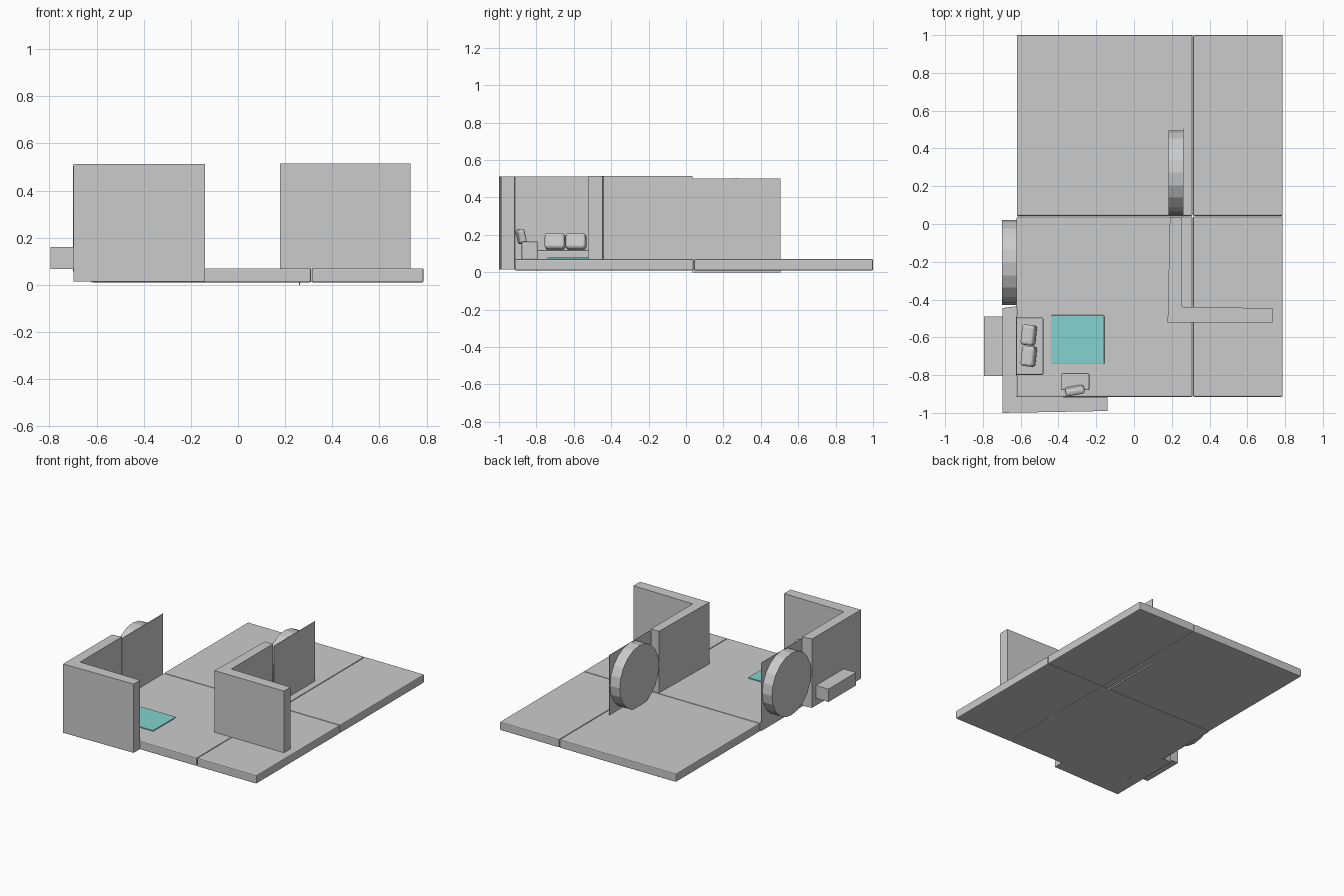
import bpy, bmesh
from math import pi, radians

if "Cube" in bpy.data.objects:
    bpy.data.objects.remove(bpy.data.objects["Cube"])

def finish(name, bm):
    bmesh.ops.recalc_face_normals(bm, faces=bm.faces[:])
    me = bpy.data.meshes.new(name)
    bm.to_mesh(me)
    bm.free()
    ob = bpy.data.objects.new(name, me)
    bpy.context.collection.objects.link(ob)
    return ob

def box(name, x, y, z, bevel=0, segments=2, rot=(0, 0, 0)):
    bm = bmesh.new()
    bmesh.ops.create_cube(bm, size=1)
    size = [b - a for a, b in (x, y, z)]
    bmesh.ops.scale(bm, vec=size, verts=bm.verts[:])
    ob = finish(name, bm)
    ob.location = [(a + b) / 2 for a, b in (x, y, z)]
    ob.rotation_euler = [radians(r) for r in rot]
    if bevel:
        m = ob.modifiers.new("bevel", 'BEVEL')
        m.width = bevel
        m.segments = segments
    return ob

def prism(name, points, z0, z1):
    bm = bmesh.new()
    f = bm.faces.new([bm.verts.new((x, y, z0)) for x, y in points])
    r = bmesh.ops.extrude_face_region(bm, geom=[f])
    for v in r['geom']:
        if isinstance(v, bmesh.types.BMVert):
            v.co.z = z1
    return finish(name, bm)

# Floor slabs
for i, x in enumerate([(-0.62, 0.31), (0.313, 0.787)]):
    for j, y in enumerate([(-0.915, 0.04), (0.043, 1.0)]):
        box(f"floor_slab_{i}_{j}", x, y, (0.01, 0.07), 0.006)

# Corner walls
prism("left_corner_wall", [(-0.697, -1), (-0.14, -0.99), (-0.14, -0.917), (-0.622, -0.912),
                           (-0.622, -0.435), (-0.695, -0.445)], 0.015, 0.512)
prism("right_corner_wall", [(0.178, -0.521), (0.732, -0.521), (0.732, -0.446), (0.253, -0.438),
                            (0.255, 0.036), (0.19, 0.036)], 0.012, 0.515)

# Thin panel and round disc behind each corner wall
for side, x, y0, y1, z0 in (("left", -0.62, -0.44, 0.032, 0.01), ("right", 0.262, 0.036, 0.505, 0.0)):
    box(side + "_panel", (x - 0.003, x), (y0, y1), (z0, 0.502))
    bm = bmesh.new()
    bmesh.ops.create_cone(bm, cap_ends=True, segments=20, radius1=0.224, radius2=0.224, depth=0.078)
    disc = finish(side + "_disc", bm)
    disc.rotation_euler = (0, pi / 2, 0)
    disc.location = (x - 0.041, y0 + 0.236, 0.28)

# Sofa, with its rear block passing through the wall
box("sofa_rear", (-0.795, -0.62), (-0.805, -0.49), (0.067, 0.16))
box("sofa_seat", (-0.63, -0.48), (-0.8, -0.495), (0.06, 0.118), 0.008)
for i, y in enumerate([-0.7, -0.588]):
    box(f"sofa_cushion_{i}", (-0.592, -0.522), (y - 0.054, y + 0.054), (0.122, 0.206),
        0.016, 3, (0, -12, -6))

# Armchair
box("chair_seat", (-0.385, -0.235), (-0.88, -0.79), (0.065, 0.165), 0.008)
box("chair_back", (-0.365, -0.262), (-0.9, -0.863), (0.15, 0.232), 0.014, 3, (12, 0, 10))

# Rug
rug = box("rug", (-0.44, -0.157), (-0.742, -0.483), (0.068, 0.078), 0.004)
mat = bpy.data.materials.new("teal")
mat.diffuse_color = (0.23, 0.65, 0.62, 1)
mat.use_nodes = True
mat.node_tree.nodes["Principled BSDF"].inputs["Base Color"].default_value = mat.diffuse_color
rug.data.materials.append(mat)
